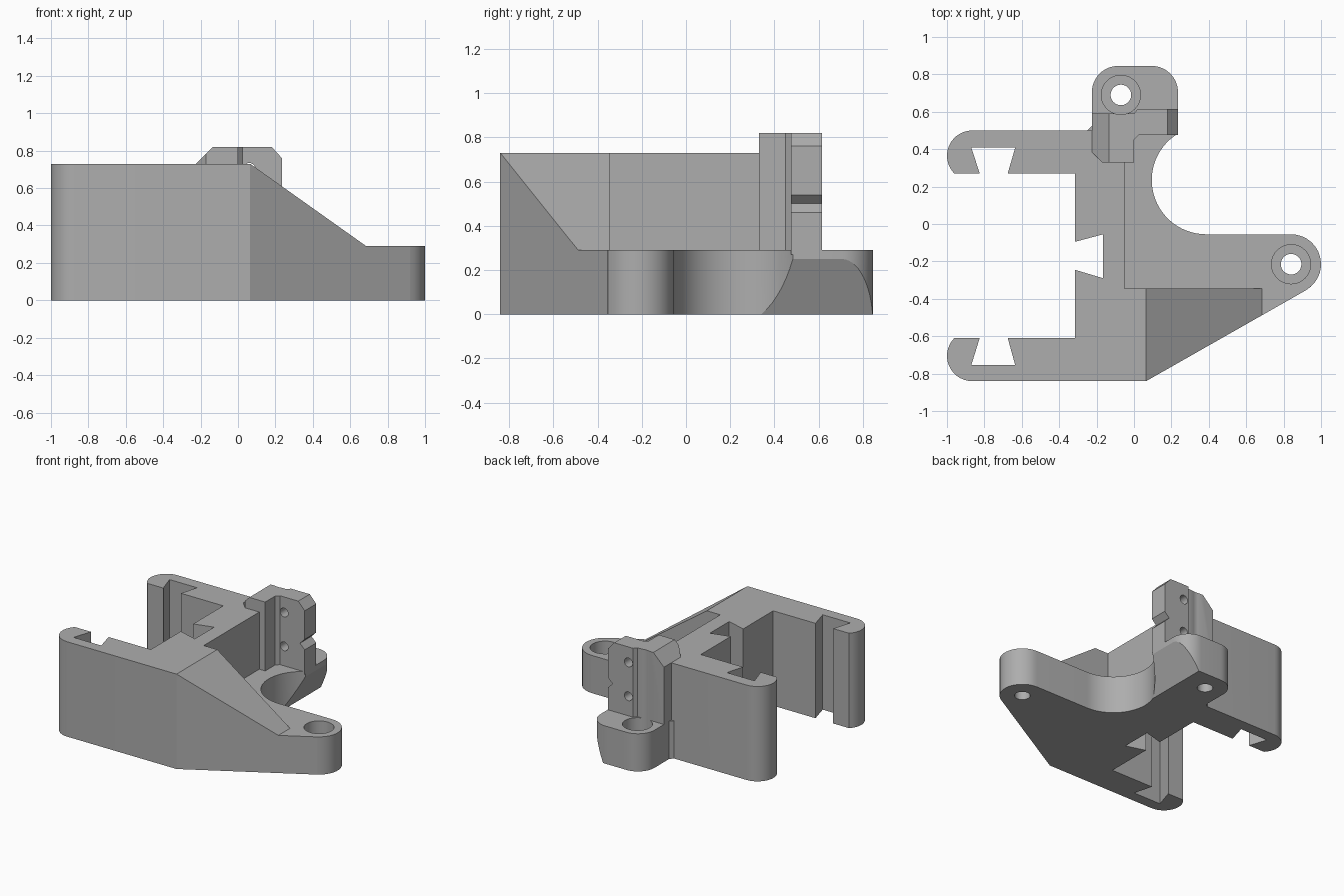
import bpy
import bmesh
import math

if "Cube" in bpy.data.objects:
    bpy.data.objects.remove(bpy.data.objects["Cube"])

grey = bpy.data.materials.new("plain grey")
grey.diffuse_color = (0.42, 0.42, 0.42, 1)
grey.use_nodes = True
grey.node_tree.nodes["Principled BSDF"].inputs["Base Color"].default_value = grey.diffuse_color


def arc(cx, cy, r, a0, a1, n=14):
    return [(cx + r * math.cos(math.radians(a0 + (a1 - a0) * i / n)),
             cy + r * math.sin(math.radians(a0 + (a1 - a0) * i / n))) for i in range(n + 1)]


def prism(name, pts, lo, hi, axis="z"):
    """Extrude a 2D outline along z (outline in xy) or along y (outline in xz)."""
    bm = bmesh.new()
    place = (lambda u, v: (u, v, lo)) if axis == "z" else (lambda u, v: (u, lo, v))
    face = bm.faces.new([bm.verts.new(place(u, v)) for u, v in pts])
    ext = bmesh.ops.extrude_face_region(bm, geom=[face])
    d = (0, 0, hi - lo) if axis == "z" else (0, hi - lo, 0)
    bmesh.ops.translate(bm, vec=d, verts=[g for g in ext["geom"] if isinstance(g, bmesh.types.BMVert)])
    bmesh.ops.recalc_face_normals(bm, faces=bm.faces)
    me = bpy.data.meshes.new(name)
    bm.to_mesh(me)
    bm.free()
    me.materials.append(grey)
    ob = bpy.data.objects.new(name, me)
    bpy.context.collection.objects.link(ob)
    return ob


def combine(target, tool, op):
    """Apply an exact boolean and remove the tool."""
    m = target.modifiers.new("bool", "BOOLEAN")
    m.object, m.operation, m.solver = tool, op, "EXACT"
    bpy.context.view_layer.objects.active = target
    bpy.ops.object.modifier_apply(modifier=m.name)
    bpy.data.objects.remove(tool)


def cut(target, pts, lo, hi, axis="z"):
    combine(target, prism("cutter", pts, lo, hi, axis), "DIFFERENCE")


# Tall C-shaped bracket with three dovetail slots
outline = [(-0.05, 0.5)]
outline += arc(-0.865, 0.365, 0.135, 90, 224.7)                    # rear arm tip
outline += [(-0.825, 0.27), (-0.87, 0.41), (-0.635, 0.41), (-0.675, 0.27)]
outline += [(-0.315, 0.27), (-0.315, -0.095), (-0.165, -0.055),
            (-0.165, -0.29), (-0.315, -0.245), (-0.315, -0.61)]
outline += [(-0.675, -0.61), (-0.635, -0.755), (-0.87, -0.755), (-0.825, -0.61)]
outline += arc(-0.865, -0.705, 0.135, 135.3, 270)                  # front arm tip
outline += [(0.065, -0.84), (0.92, -0.354), (0.92, -0.345), (-0.05, -0.345)]
body = prism("mount_bracket", outline, 0, 0.73)

# Sloping front shoulder
cut(body, [(0.065, 0.73), (0.685, 0.29), (1.2, 0.29), (1.2, 1), (0.065, 1)], -1, 0, "y")

# Low base plate with two rounded ears and a round motor clearance
ear = [(-0.1, -0.36), (0.9, -0.365)]
ear += arc(0.84, -0.215, 0.16, -60.3, 90)
ear += arc(0.385, 0.235, 0.29, 270, 121.1, 28)
ear += arc(0.095, 0.705, 0.14, 0, 90)
ear += arc(-0.085, 0.705, 0.14, 90, 180)
ear += [(-0.225, 0.525), (-0.25, 0.5), (-0.25, 0.45), (-0.1, 0.4)]
plate = prism("base_plate", ear, 0, 0.29)
cut(plate, [(0.11, -0.01), (0.24, 0.26), (0.4, 0.26), (0.4, -0.01)], 0.3, 0.9, "y")

# Upright post with chamfered top, side notch and screw holes
post = prism("upright_post", [(-0.225, 0.385), (-0.17, 0.33), (0, 0.33), (0, 0.45),
                              (0.025, 0.475), (0.235, 0.475), (0.235, 0.615), (0.02, 0.615),
                              (0.0, 0.59), (-0.225, 0.59)], 0.27, 0.82)
cut(post, [(-0.245, 0.71), (-0.115, 0.84), (-0.3, 0.84)], 0.2, 0.8, "y")
cut(post, [(0.162, 0.84), (0.253, 0.74), (0.3, 0.84)], 0.2, 0.8, "y")
cut(post, [(0.245, 0.55), (0.195, 0.5), (0.245, 0.45)], 0.2, 0.8, "y")
for z in (0.70, 0.44):
    cut(post, arc(0.06, z, 0.034, 0, 345, 23), 0.4, 0.8, "y")

combine(body, plate, "UNION")
combine(body, post, "UNION")

# Counterbored screw holes in both ears
for x, y in ((0.84, -0.215), (-0.07, 0.69)):
    cut(body, arc(x, y, 0.105, 0, 348.75, 31), 0.13, 1)
    cut(body, arc(x, y, 0.055, 0, 348.75, 31), -0.1, 0.2)

bpy.ops.object.select_all(action="DESELECT")
body.select_set(True)
bpy.context.view_layer.objects.active = body
bpy.ops.object.shade_smooth_by_angle(angle=math.radians(25))
